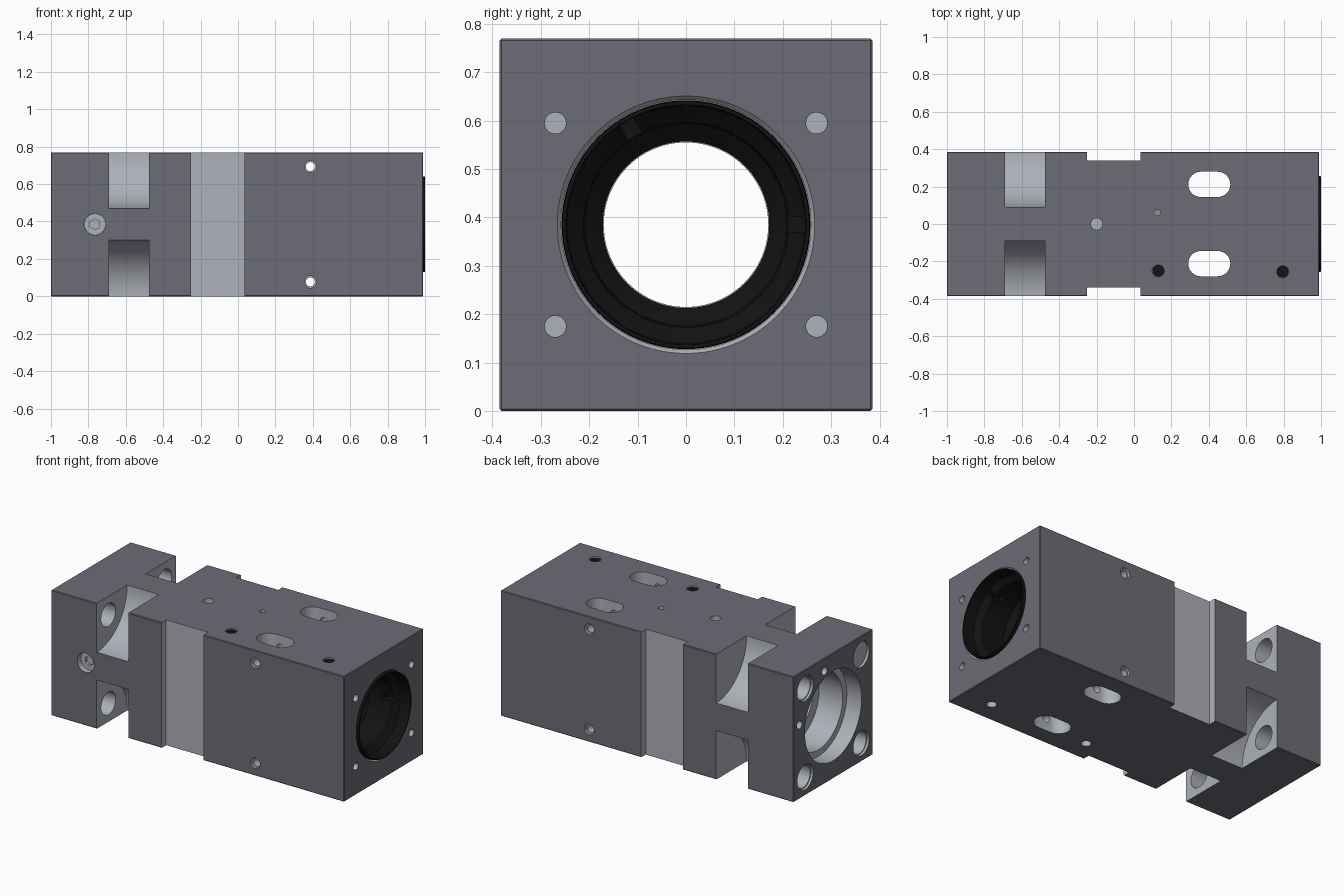
import bpy, bmesh, math
from mathutils import Vector, Matrix

if "Cube" in bpy.data.objects:
    bpy.data.objects.remove(bpy.data.objects["Cube"])

ZC = 0.385


def material(name, c):
    m = bpy.data.materials.new(name)
    m.diffuse_color = (*c, 1)
    m.use_nodes = True
    m.node_tree.nodes["Principled BSDF"].inputs["Base Color"].default_value = m.diffuse_color
    return m


STEEL = material("dark_steel", (0.15, 0.155, 0.18))
CUT = material("machined_face", (0.42, 0.44, 0.48))
BLACK = material("black", (0.006, 0.006, 0.006))


def make(name, bm, mat):
    bmesh.ops.recalc_face_normals(bm, faces=bm.faces)
    me = bpy.data.meshes.new(name)
    bm.to_mesh(me)
    bm.free()
    me.materials.append(mat)
    ob = bpy.data.objects.new(name, me)
    bpy.context.collection.objects.link(ob)
    return ob


def box(name, lo, hi, mat=CUT):
    bm = bmesh.new()
    lo, hi = Vector(lo), Vector(hi)
    bmesh.ops.create_cube(bm, size=1, matrix=Matrix.Translation((lo + hi) / 2) @ Matrix.Diagonal((*(hi - lo), 1)))
    return make(name, bm, mat)


def cyl(name, a, b, r, n=32, mat=CUT):
    a, b = Vector(a), Vector(b)
    d = b - a
    bm = bmesh.new()
    bmesh.ops.create_cone(bm, cap_ends=True, segments=n, radius1=r, radius2=r, depth=d.length,
                          matrix=Matrix.Translation((a + b) / 2) @ d.to_track_quat('Z', 'Y').to_matrix().to_4x4())
    return make(name, bm, mat)


def lathe(name, prof, mat, closed, n=96):
    """Revolve (x, r) points about the bore axis."""
    bm = bmesh.new()
    rings = [[bm.verts.new((x, r * math.cos(2 * math.pi * i / n), ZC + r * math.sin(2 * math.pi * i / n)))
              for i in range(n)] for x, r in prof]
    pairs = list(zip(rings, rings[1:]))
    if closed:
        pairs.append((rings[-1], rings[0]))
    else:
        bm.faces.new(rings[0])
        bm.faces.new(rings[-1])
    for p, q in pairs:
        for i in range(n):
            j = (i + 1) % n
            bm.faces.new((p[i], p[j], q[j], q[i]))
    return make(name, bm, mat)


def slot(name, x, y, length, width, z0, z1):
    bm = bmesh.new()
    r, h = width / 2, (length - width) / 2
    vs = []
    for side in (1, -1):
        for i in range(17):
            t = math.pi * (i / 16 - 0.5) + (0 if side > 0 else math.pi)
            vs.append(bm.verts.new((x + side * h + r * math.cos(t), y + r * math.sin(t), z0)))
    f = bm.faces.new(vs)
    ext = bmesh.ops.extrude_face_region(bm, geom=[f])["geom"]
    bmesh.ops.translate(bm, vec=(0, 0, z1 - z0), verts=[v for v in ext if isinstance(v, bmesh.types.BMVert)])
    return make(name, bm, CUT)


def carve(ob, cutters):
    bpy.context.view_layer.objects.active = ob
    for c in cutters:
        c.hide_render = True
        m = ob.modifiers.new("cut", 'BOOLEAN')
        m.operation, m.solver, m.object = 'DIFFERENCE', 'EXACT', c
        m.material_mode = 'TRANSFER'
        bpy.ops.object.modifier_apply(modifier=m.name)
        bpy.data.objects.remove(c)


def smooth(ob):
    bpy.ops.object.select_all(action='DESELECT')
    ob.select_set(True)
    bpy.context.view_layer.objects.active = ob
    bpy.ops.object.shade_smooth_by_angle(angle=math.radians(30))


# Main block with slightly broken edges
body = box("housing_block", (-1, -0.385, 0), (0.99, 0.385, 0.77), STEEL)
bpy.context.view_layer.objects.active = body
bev = body.modifiers.new("edges", 'BEVEL')
bev.width, bev.segments = 0.004, 1
bpy.ops.object.modifier_apply(modifier="edges")

# Stepped main bore
cuts = [lathe("bore", [(-1.05, 0.275), (-0.9, 0.275), (-0.9, 0.235), (-0.74, 0.235), (-0.74, 0.17), (0.53, 0.17),
                       (0.53, 0.258), (0.98, 0.258), (0.99, 0.266), (1.05, 0.266)], CUT, False)]

for s in (-1, 1):
    # Side grooves, long slots
    cuts.append(box("groove", (-0.25, min(s * 0.34, s * 0.5), -0.1), (0.035, max(s * 0.34, s * 0.5), 0.9)))
    cuts.append(slot("slot", 0.4025, s * 0.212, 0.225, 0.135, -0.1, 0.9))
    # Cross holes with countersunk mouths
    z = ZC + s * 0.308
    cuts.append(cyl("cross_hole", (0.387, -0.5, z), (0.387, 0.5, z), 0.024))
    for e in (-1, 1):
        cuts.append(cyl("mouth", (0.387, e * 0.37, z), (0.387, e * 0.5, z), 0.032))
    for t in (-1, 1):
        # Scooped corner notches, mounting holes and end-face holes
        cuts.append(cyl("notch", (-0.69, s * 0.39, ZC + t * 0.385), (-0.475, s * 0.39, ZC + t * 0.385), 0.3, 96))
        cuts.append(cyl("mount_hole", (-1.1, s * 0.272, ZC + t * 0.272), (-0.6, s * 0.272, ZC + t * 0.272), 0.07, 40))
        cuts.append(cyl("mount_mouth", (-1.1, s * 0.272, ZC + t * 0.272), (-0.985, s * 0.272, ZC + t * 0.272), 0.077, 40))
        cuts.append(cyl("end_hole", (0.9, s * 0.27, ZC + t * 0.21), (1.1, s * 0.27, ZC + t * 0.21), 0.022))

# Screw holes in top and bottom
screws = [(0.13, -0.25), (0.795, -0.255)]
for x, y in screws:
    cuts.append(cyl("top_screw_hole", (x, y, 0.65), (x, y, 0.9), 0.033))
    cuts.append(cyl("bottom_hole", (x, y, -0.1), (x, y, 0.12), 0.028))
cuts.append(cyl("dowel_hole", (-0.2, 0, 0.7), (-0.2, 0, 0.9), 0.031))
cuts.append(cyl("vent_hole", (0.125, 0.062, 0.5), (0.125, 0.062, 0.9), 0.017))
# Left face pin holes
for y, z in ((0.327, 0.456), (0.083, 0.692)):
    cuts.append(cyl("pin_hole", (-1.1, y, z), (-0.92, y, z), 0.025))
cuts.append(cyl("step_hole", (-0.95, 0.115, 0.575), (-0.7, 0.115, 0.575), 0.028))
# Front port recess
cuts.append(cyl("port", (-0.765, -0.5, ZC), (-0.765, -0.335, ZC), 0.058, 40))
carve(body, cuts)
smooth(body)

# Port plug with hexagonal socket
plug = cyl("port_plug", (-0.765, -0.352, ZC), (-0.765, -0.334, ZC), 0.057, 40, CUT)
carve(plug, [cyl("hex", (-0.765, -0.4, ZC), (-0.765, -0.338, ZC), 0.029, 6)])
smooth(plug)

# Black set screws
for i, (x, y) in enumerate(screws):
    smooth(cyl("set_screw_%d" % i, (x, y, 0.652), (x, y, 0.762), 0.0325, 32, BLACK))

# Black lining sleeve in the right bore, with three key slots
sleeve = lathe("bore_sleeve", [(0.535, 0.172), (0.535, 0.257), (0.98, 0.257), (1.0, 0.255), (1.0, 0.248),
                               (0.93, 0.245), (0.9, 0.212), (0.75, 0.208), (0.72, 0.172)], BLACK, True)
keys = []
for k in range(3):
    c = box("key", (0.84, 0.2, -0.016), (0.96, 0.25, 0.016), BLACK)
    c.data.transform(Matrix.Translation((0, 0, ZC)) @ Matrix.Rotation(k * 2 * math.pi / 3, 4, 'X'))
    keys.append(c)
carve(sleeve, keys)
smooth(sleeve)
